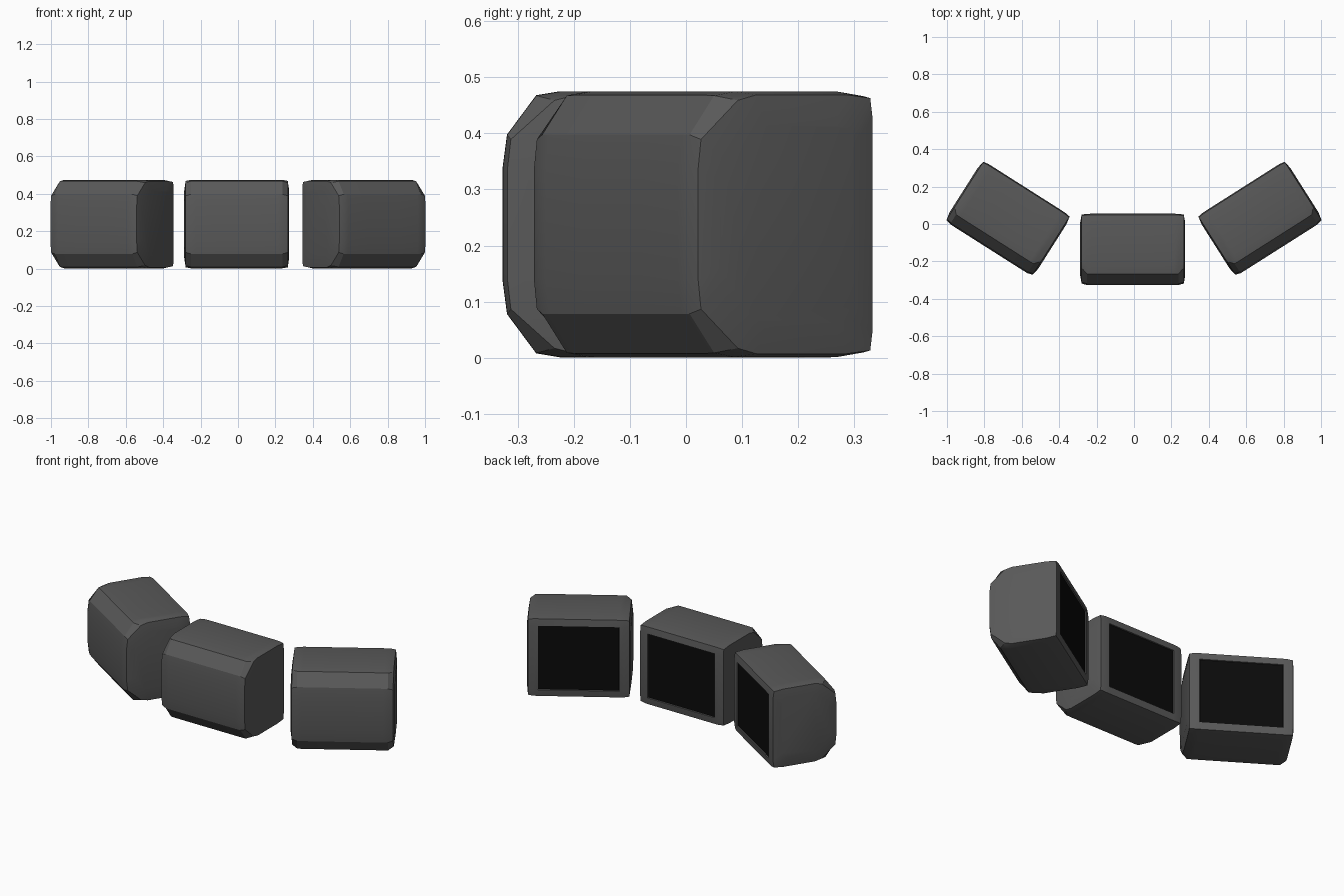
import bpy, bmesh, math

cube = bpy.data.objects.get("Cube")
if cube:
    bpy.data.objects.remove(cube)


def make_material(name, rgb):
    mat = bpy.data.materials.new(name)
    mat.use_nodes = True
    mat.diffuse_color = (*rgb, 1)
    mat.node_tree.nodes["Principled BSDF"].inputs["Base Color"].default_value = (*rgb, 1)
    return mat


CASING = make_material("dark grey casing", (0.1, 0.1, 0.1))
SCREEN = make_material("black screen", (0.003, 0.003, 0.003))

# Upper half of the side profile (y, z), from front to back; screen on +y
HALF = [(-.192, .1), (-.184, .16), (-.132, .23), (-.09, .237),
        (.13, .237), (.184, .229), (.19, .19)]
# Corner profile: the front chamfer is cut deeper
CORNER = [(-.184, .1), (-.178, .152), (-.1, .222), (-.06, .232),
          (.13, .232), (.181, .226), (.186, .19)]
# Half-width stations: x, profile, scale
STATIONS = [(.1, HALF, 1), (.22, HALF, 1), (.245, HALF, .997),
            (.273, CORNER, .995), (.281, CORNER, .76)]


def monitor(name, location, angle):
    bm = bmesh.new()
    # Loft the profile across the width
    stations = [(-x, p, s) for x, p, s in reversed(STATIONS)] + STATIONS
    rings = []
    for x, half, s in stations:
        loop = half + [(y, -z) for y, z in reversed(half)]
        rings.append([bm.verts.new((x, y * s, z * s)) for y, z in loop])
    n = len(rings[0])
    for a, b in zip(rings, rings[1:]):
        for i in range(n):
            j = (i + 1) % n
            bm.faces.new((a[i], a[j], b[j], b[i]))
    bm.faces.new(rings[0])
    bm.faces.new(rings[-1])
    bmesh.ops.recalc_face_normals(bm, faces=bm.faces)

    # Recess the glass into the back face
    glass = []
    for f in bm.faces:
        c = f.calc_center_median()
        if c.y > .185 and abs(c.z) < .05 and all(abs(v.co.x) < .221 for v in f.verts):
            glass.append(f)
    bmesh.ops.inset_region(bm, faces=glass, thickness=.002, depth=-.006)
    for f in glass:
        f.material_index = 1

    mesh = bpy.data.meshes.new(name)
    bm.to_mesh(mesh)
    bm.free()
    mesh.materials.append(CASING)
    mesh.materials.append(SCREEN)
    ob = bpy.data.objects.new(name, mesh)
    bpy.context.collection.objects.link(ob)
    ob.location = location
    ob.rotation_euler.z = angle
    bpy.ops.object.select_all(action='DESELECT')
    ob.select_set(True)
    bpy.context.view_layer.objects.active = ob
    bpy.ops.object.shade_smooth_by_angle(angle=math.radians(25))


# Three monitors in an arc
TURN = math.radians(32.4)
monitor("centre_monitor", (-.007, -.135, .238), 0)
monitor("left_monitor", (.674, .03, .238), TURN)
monitor("right_monitor", (-.674, .03, .238), -TURN)
